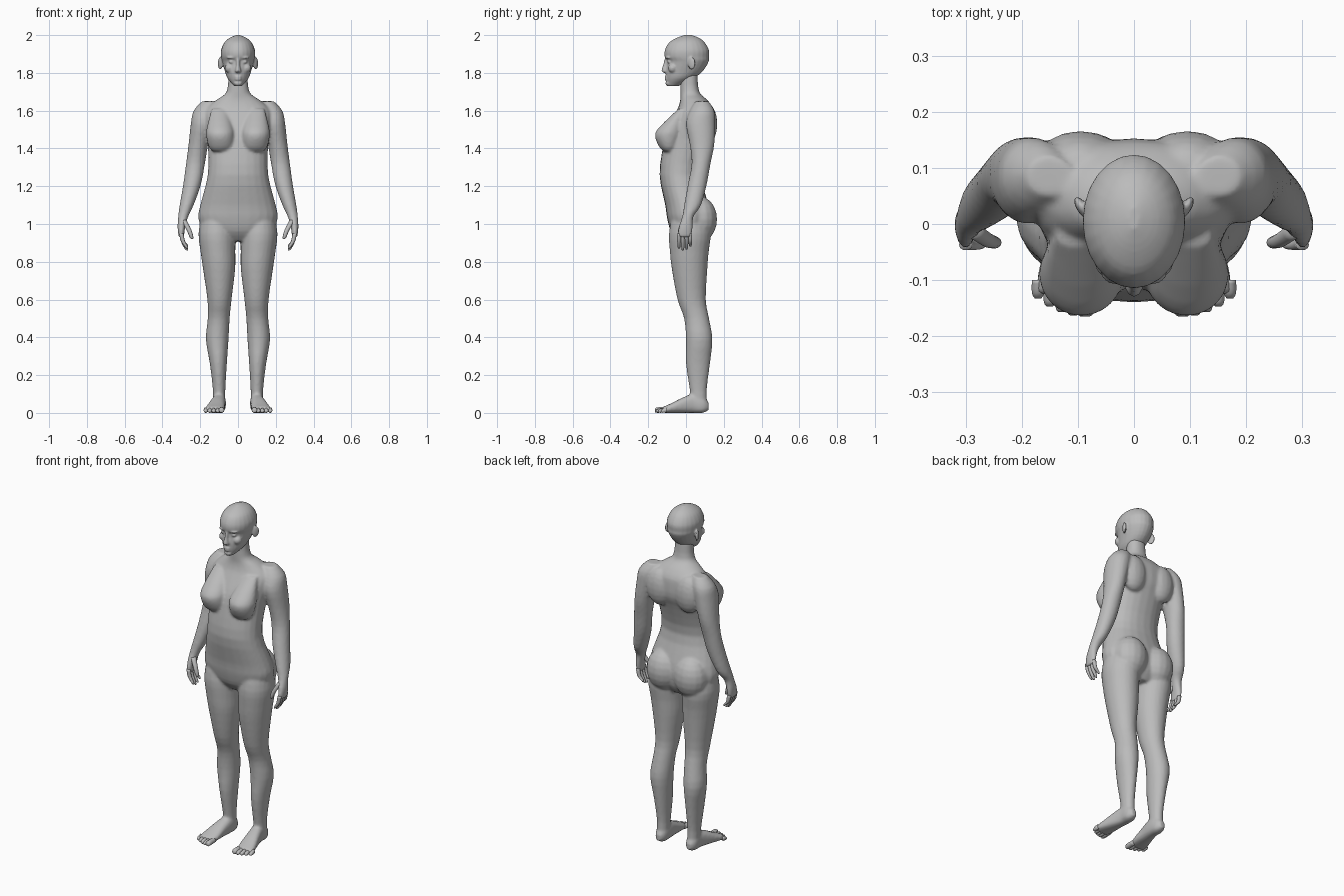
import bpy, bmesh, math
from mathutils import Vector, Matrix

cube = bpy.data.objects.get("Cube")
if cube:
    bpy.data.objects.remove(cube)

skin = bpy.data.materials.new("plain grey")
skin.use_nodes = True
grey = (.5, .5, .5, 1)
skin.diffuse_color = grey
skin.node_tree.nodes["Principled BSDF"].inputs["Base Color"].default_value = grey


def ring(at, half, near, far, x=0):
    """Oval section at a position: centre x, half width, and its near and far limits."""
    return Vector((at, x, half, (near + far) / 2, (far - near) / 2))


def spline(rows, steps):
    """Smoothly resample key rows with a Catmull-Rom curve."""
    out = []
    for i in range(len(rows) - 1):
        start, end = rows[i], rows[i + 1]
        before, after = rows[max(i - 1, 0)], rows[min(i + 2, len(rows) - 1)]
        leave, arrive, step = (end - before) / 2, (after - start) / 2, end - start
        for k in range(steps):
            t = k / steps
            out.append(start + leave * t + (step * 3 - leave * 2 - arrive) * t**2
                       + (leave + arrive - step * 2) * t**3)
    return out + [rows[-1]]


def rounded(value, square):
    return math.copysign(abs(value) ** (2 / square), value)


def loft(bm, rows, side=1, along_y=False, square=2, sides=24):
    """Skin a smooth run of oval sections, upright or along the y axis."""
    loops = []
    for at, x, half, middle, depth in spline(rows, 3):
        loop = []
        for k in range(sides):
            angle = math.tau * k / sides
            u = side * (x + half * rounded(math.cos(angle), square))
            v = middle + depth * rounded(math.sin(angle), square)
            loop.append(bm.verts.new((u, at, v) if along_y else (u, v, at)))
        loops.append(loop)
    for a, b in zip(loops, loops[1:]):
        for k in range(sides):
            after = (k + 1) % sides
            bm.faces.new((a[k], a[after], b[after], b[k]))
    bm.faces.new(loops[0])
    bm.faces.new(loops[-1])


def blob(bm, centre, radii, side=1, turn=0):
    """Ellipsoid, optionally turned about the vertical."""
    x, y, z = centre
    matrix = (Matrix.Translation((x * side, y, z)) @ Matrix.Rotation(turn * side, 4, "Z")
              @ Matrix.Diagonal((*radii, 1)))
    bmesh.ops.create_uvsphere(bm, u_segments=16, v_segments=10, radius=1, matrix=matrix)


def finish(bm, name, voxel=0):
    """Make the object; a voxel size fuses its parts into one soft skin."""
    bmesh.ops.recalc_face_normals(bm, faces=bm.faces)
    mesh = bpy.data.meshes.new(name)
    bm.to_mesh(mesh)
    bm.free()
    mesh.materials.append(skin)
    mesh.shade_smooth()
    part = bpy.data.objects.new(name, mesh)
    bpy.context.collection.objects.link(part)
    if voxel:
        fuse = part.modifiers.new("fuse", "REMESH")
        fuse.mode = "VOXEL"
        fuse.voxel_size = voxel
        fuse.use_smooth_shade = True
        soften = part.modifiers.new("soften", "SMOOTH")
        soften.iterations = 4


# torso and neck
body = bmesh.new()
loft(body, [
    ring(at=.91, half=.1, near=-.04, far=.09),
    ring(at=.96, half=.18, near=-.08, far=.12),
    ring(at=1.03, half=.21, near=-.1, far=.13),
    ring(at=1.1, half=.2, near=-.11, far=.12),
    ring(at=1.26, half=.16, near=-.14, far=.08),
    ring(at=1.42, half=.16, near=-.12, far=.12),
    ring(at=1.5, half=.17, near=-.1, far=.15),
    ring(at=1.58, half=.18, near=-.06, far=.15),
    ring(at=1.62, half=.16, near=-.04, far=.14),
    ring(at=1.66, half=.11, near=-.03, far=.11),
    ring(at=1.7, half=.06, near=-.03, far=.07),
    ring(at=1.8, half=.05, near=-.03, far=.06),
], square=2.2)

for side in (1, -1):
    # breast, tapering up into the chest
    loft(body, [
        ring(at=1.385, x=.09, half=.045, near=-.12, far=-.06),
        ring(at=1.41, x=.09, half=.065, near=-.143, far=-.04),
        ring(at=1.465, x=.094, half=.074, near=-.164, far=-.02),
        ring(at=1.51, x=.095, half=.07, near=-.144, far=-.01),
        ring(at=1.61, x=.1, half=.04, near=-.04, far=0),
    ], side)

    # shoulder blade and buttock
    blob(body, (.095, .11, 1.53), (.08, .056, .11), side)
    blob(body, (.09, .075, 1.025), (.1, .09, .12), side)

    # arm and palm
    loft(body, [
        ring(at=1.65, x=.15, half=.04, near=.05, far=.12),
        ring(at=1.6, x=.175, half=.06, near=.02, far=.15),
        ring(at=1.53, x=.19, half=.06, near=0, far=.155),
        ring(at=1.42, x=.21, half=.052, near=.02, far=.15),
        ring(at=1.32, x=.225, half=.05, near=.03, far=.13),
        ring(at=1.21, x=.243, half=.047, near=.01, far=.11),
        ring(at=1.1, x=.272, half=.037, near=-.01, far=.08),
        ring(at=1.04, x=.29, half=.027, near=-.02, far=.04),
        ring(at=.98, x=.3, half=.02, near=-.04, far=.035),
        ring(at=.93, x=.3, half=.014, near=-.045, far=.03),
    ], side)

    # leg
    loft(body, [
        ring(at=1.06, x=.11, half=.08, near=-.07, far=.1),
        ring(at=.95, x=.112, half=.097, near=-.09, far=.13),
        ring(at=.85, x=.106, half=.092, near=-.085, far=.12),
        ring(at=.76, x=.1, half=.085, near=-.075, far=.113),
        ring(at=.6, x=.098, half=.064, near=-.045, far=.105),
        ring(at=.5, x=.102, half=.058, near=-.01, far=.122),
        ring(at=.39, x=.11, half=.06, near=0, far=.14),
        ring(at=.26, x=.104, half=.045, near=0, far=.127),
        ring(at=.12, x=.1, half=.033, near=.02, far=.11),
        ring(at=.02, x=.1, half=.033, near=.03, far=.115),
    ], side)

    # foot, running from heel to ball
    loft(body, [
        ring(at=.12, x=.1, half=.016, near=.015, far=.055),
        ring(at=.09, x=.1, half=.033, near=0, far=.085),
        ring(at=.04, x=.1, half=.036, near=0, far=.1),
        ring(at=-.02, x=.11, half=.042, near=0, far=.08),
        ring(at=-.08, x=.12, half=.05, near=0, far=.05),
        ring(at=-.125, x=.127, half=.05, near=0, far=.03),
    ], side, along_y=True, square=2.5)
finish(body, "body", voxel=.008)

# head, with the face set back at eye level
head = bmesh.new()
loft(head, [
    ring(at=1.73, half=.02, near=-.1, far=-.04),
    ring(at=1.77, half=.055, near=-.105, far=.04),
    ring(at=1.81, half=.07, near=-.107, far=.09),
    ring(at=1.86, half=.085, near=-.1, far=.12),
    ring(at=1.885, half=.09, near=-.113, far=.122),
    ring(at=1.92, half=.09, near=-.112, far=.122),
    ring(at=1.96, half=.073, near=-.09, far=.1),
    ring(at=1.985, half=.045, near=-.05, far=.07),
    ring(at=2, half=.01, near=-.01, far=.03),
])

# nose, lips and chin
loft(head, [
    ring(at=1.8, half=.008, near=-.115, far=-.1),
    ring(at=1.81, half=.016, near=-.13, far=-.09),
    ring(at=1.84, half=.01, near=-.122, far=-.09),
    ring(at=1.88, half=.01, near=-.112, far=-.09),
])
for height in (1.766, 1.779):
    blob(head, (0, -.103, height), (.02, .011, .006))
blob(head, (0, -.095, 1.745), (.022, .014, .014))

# eye, brow, cheek and ear
for side in (1, -1):
    blob(head, (.034, -.088, 1.858), (.015, .012, .008), side)
    blob(head, (.036, -.094, 1.88), (.026, .014, .006), side, turn=.3)
    blob(head, (.045, -.07, 1.825), (.025, .025, .025), side)
    blob(head, (.094, .03, 1.85), (.009, .022, .034), side, turn=-.5)
finish(head, "head", voxel=.005)

# fingers and thumbs, curling in towards the thighs
fingers = bmesh.new()
for side in (1, -1):
    for k, tip in enumerate((.87, .86, .865, .88)):
        y = k * .02 - .037
        loft(fingers, [
            ring(at=tip, x=.268, half=.004, near=y - .004, far=y + .004),
            ring(at=tip + .01, x=.274, half=.009, near=y - .008, far=y + .008),
            ring(at=.91, x=.292, half=.011, near=y - .01, far=y + .01),
            ring(at=.95, x=.3, half=.012, near=y - .01, far=y + .01),
        ], side, sides=10)
    loft(fingers, [
        ring(at=.92, x=.243, half=.004, near=-.037, far=-.029),
        ring(at=.93, x=.246, half=.01, near=-.043, far=-.023),
        ring(at=.97, x=.26, half=.013, near=-.042, far=-.016),
        ring(at=1.02, x=.288, half=.016, near=-.025, far=.005),
    ], side, sides=10)
finish(fingers, "fingers")

# toes, shrinking outwards
toes = bmesh.new()
for side in (1, -1):
    for k in range(5):
        half = .011 if k else .015
        x = .087 + k * .021
        tip = k * k * .002 - .165
        loft(toes, [
            ring(at=tip, x=x, half=half / 2, near=.005, far=half),
            ring(at=tip + .01, x=x, half=half, near=0, far=half * 2),
            ring(at=-.1, x=x, half=half, near=.003, far=.03),
        ], side, along_y=True, sides=10)
finish(toes, "toes")
